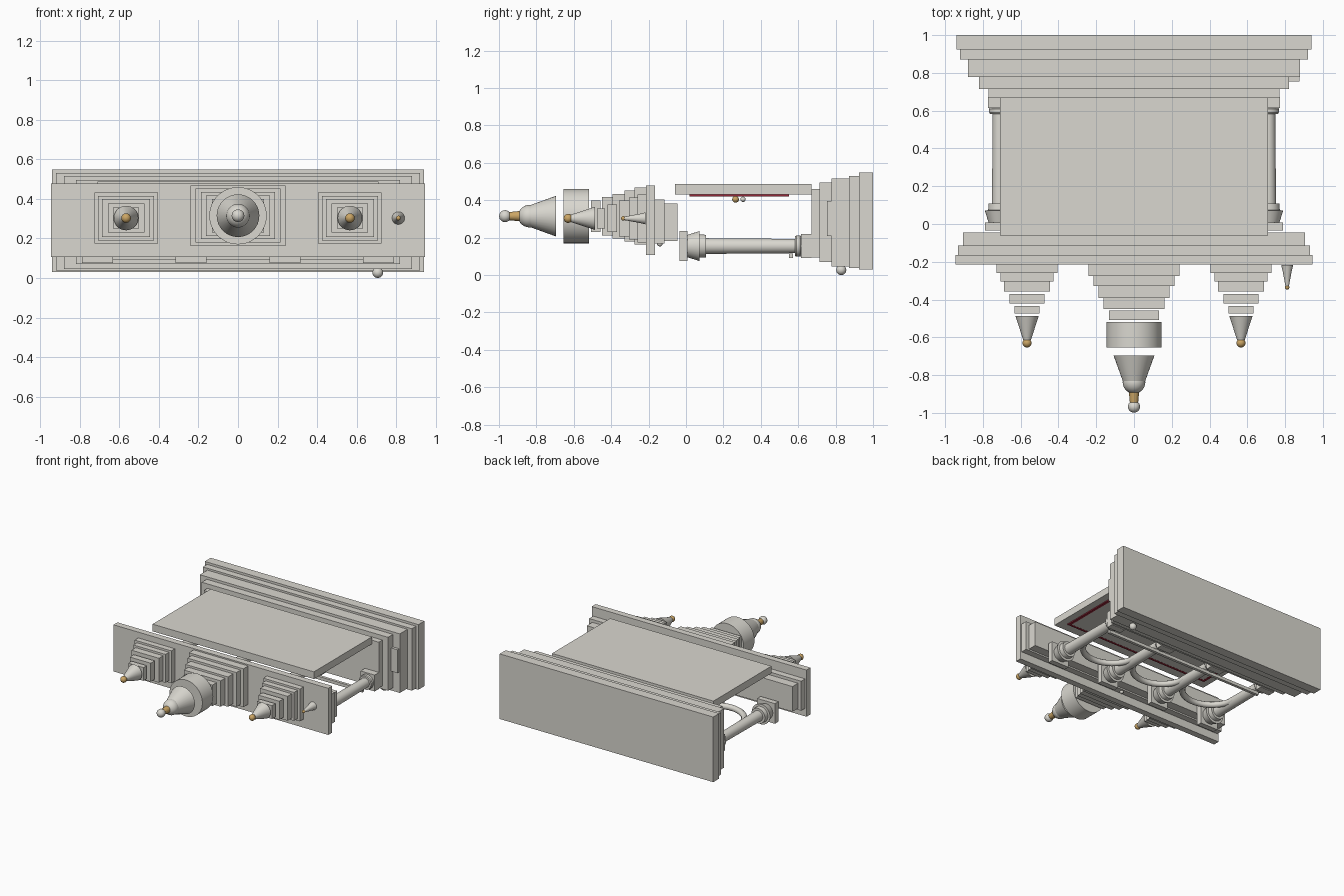
import bpy, bmesh, math
from mathutils import Vector

if "Cube" in bpy.data.objects:
    bpy.data.objects.remove(bpy.data.objects["Cube"])


def material(name, rgb):
    m = bpy.data.materials.new(name)
    m.diffuse_color = (*rgb, 1)
    m.use_nodes = True
    m.node_tree.nodes["Principled BSDF"].inputs["Base Color"].default_value = m.diffuse_color
    return m


STONE = material("pale_stone", (0.70, 0.685, 0.63))
GOLD = material("gold", (0.60, 0.38, 0.13))
RED = material("dark_red", (0.30, 0.02, 0.04))


def finish(name, bm, mat, smooth=False):
    bmesh.ops.recalc_face_normals(bm, faces=bm.faces)
    me = bpy.data.meshes.new(name)
    bm.to_mesh(me)
    bm.free()
    me.materials.append(mat)
    ob = bpy.data.objects.new(name, me)
    bpy.context.collection.objects.link(ob)
    if smooth:
        bpy.ops.object.select_all(action='DESELECT')
        ob.select_set(True)
        bpy.context.view_layer.objects.active = ob
        bpy.ops.object.shade_smooth_by_angle(angle=math.radians(35))
    return ob


def box(name, x0, x1, y0, y1, z0, z1, mat=STONE):
    bm = bmesh.new()
    bmesh.ops.create_cube(bm, size=1)
    for v in bm.verts:
        v.co = ((x0 + x1) / 2 + v.co.x * (x1 - x0),
                (y0 + y1) / 2 + v.co.y * (y1 - y0),
                (z0 + z1) / 2 + v.co.z * (z1 - z0))
    return finish(name, bm, mat)


def turned(name, x, z, profile, mat=STONE, n=32):
    """Solid of revolution about a line along y; profile = (y, radius)."""
    bm = bmesh.new()
    rings = [[bm.verts.new((x + r * math.cos(2 * math.pi * i / n), y,
                            z + r * math.sin(2 * math.pi * i / n)))
              for i in range(n)] for y, r in profile]
    for a, b in zip(rings, rings[1:]):
        for i in range(n):
            j = (i + 1) % n
            bm.faces.new((a[i], a[j], b[j], b[i]))
    bm.faces.new(rings[0])
    bm.faces.new(rings[-1])
    return finish(name, bm, mat, True)


def ball(name, x, y, z, r, mat=STONE):
    bm = bmesh.new()
    bmesh.ops.create_uvsphere(bm, u_segments=24, v_segments=14, radius=r)
    bmesh.ops.translate(bm, verts=bm.verts, vec=Vector((x, y, z)))
    return finish(name, bm, mat, True)


# Stepped plinth: half width, y range, z range
for i, (w, y0, y1, z0, z1) in enumerate([
        (.94, .925, 1.0, .03, .548), (.92, .872, .925, .037, .53),
        (.88, .777, .872, .045, .515), (.82, .715, .777, .07, .495),
        (.77, .67, .715, .095, .46)]):
    box(f"plinth_step_{i}", -w, w, y0, y1, z0, z1)
box("plinth_side_block", .80, .875, .755, .86, .21, .395)
ball("plinth_knob", .707, .83, .027, .027)

# Back wall with a thin red frame around a stone panel, and small knobs
box("back_wall", -.71, .71, -.06, .67, .43, .487)
box("wall_panel", -.63, .63, .04, .53, .422, .43)
for s in (-1, 1):
    x0, x1 = sorted((s * .65, s * .63))
    box(f"panel_frame_side_{s}", x0, x1, .02, .55, .421, .43, RED)
for i, y in enumerate((.02, .53)):
    box(f"panel_frame_end_{i}", -.63, .63, y, y + .02, .421, .43, RED)
ball("panel_knob_gold", 0, .265, .405, .018, GOLD)
ball("panel_knob_stone", 0, .305, .405, .014)

# Row of four columns
CZ = .155
COLS = [-.71, -.237, .237, .71]
for i, x in enumerate(COLS):
    box(f"column_capital_{i}", x - .078, x + .078, -.035, .008, CZ - .08, CZ + .08)
    turned(f"column_flare_{i}", x, CZ,
           [(.008, .06), (.072, .08), (.073, .062), (.108, .06)])
    turned(f"column_shaft_{i}", x, CZ, [(.1, .042), (.6, .038)])
    turned(f"column_ring_{i}", x, CZ, [(.583, .052), (.59, .057), (.61, .057), (.617, .052)])
    box(f"column_base_{i}", x - .062, x + .062, .615, .672, CZ - .065, CZ + .065)

# Round arches between the columns
for i in range(3):
    a, b = COLS[i], COLS[i + 1]
    r = (b - a) / 2 - .02
    cu = bpy.data.curves.new(f"arch_{i}", 'CURVE')
    cu.dimensions = '3D'
    cu.bevel_depth = .023
    cu.bevel_resolution = 3
    sp = cu.splines.new('POLY')
    sp.points.add(24)
    for k, p in enumerate(sp.points):
        t = math.pi * k / 24
        p.co = ((a + b) / 2 - r * math.cos(t), .32 - r * math.sin(t), CZ, 1)
    cu.materials.append(STONE)
    bpy.context.collection.objects.link(bpy.data.objects.new(f"arch_{i}", cu))

# Low rail across the columns
box("low_rail", -.71, .71, .55, .572, .09, .115)

# Roof slabs
box("roof_beam", -.905, .905, -.115, -.045, .182, .382)
box("roof_moulding", -.933, .933, -.165, -.115, .17, .405)
box("roof_slab", -.945, .945, -.215, -.165, .107, .478)
ball("roof_knob", 0, -.14, .168, .015)


def stepped_tower(name, x, z, ratio, steps):
    for i, (w, y0, y1) in enumerate(steps):
        h = w * ratio
        box(f"{name}_step_{i}", x - w, x + w, y0, y1, z - h, z + h)


# Central tower: steps, drum, cone and finial
TZ = .315
stepped_tower("central_tower", 0, TZ, .635, [
    (.24, -.275, -.21), (.215, -.328, -.275), (.187, -.393, -.328),
    (.162, -.45, -.393), (.132, -.508, -.458)])
turned("central_drum", 0, TZ, [(-.655, .145), (-.518, .145)], n=48)
turned("central_cone", 0, TZ, [(-.835, .058), (-.705, .105), (-.696, .108)])
ball("central_bulb", 0, -.838, TZ, .06)
turned("central_neck", 0, TZ, [(-.945, .022), (-.88, .028)], GOLD)
ball("central_tip", 0, -.967, TZ, .032)

# Side towers
SZ = .303
for side, x in (("left", -.566), ("right", .566)):
    stepped_tower(side + "_tower", x, SZ, .8, [
        (.161, -.26, -.21), (.141, -.305, -.26), (.121, -.358, -.305),
        (.092, -.42, -.37), (.066, -.475, -.433)])
    turned(side + "_cone", x, SZ, [(-.615, .02), (-.486, .062)])
    ball(side + "_tip", x, -.63, SZ, .024, GOLD)

# Small corner finial on the right
turned("corner_finial", .811, .303, [(-.33, .009), (-.25, .024), (-.216, .032)])
ball("corner_finial_tip", .811, -.335, .303, .012, GOLD)
